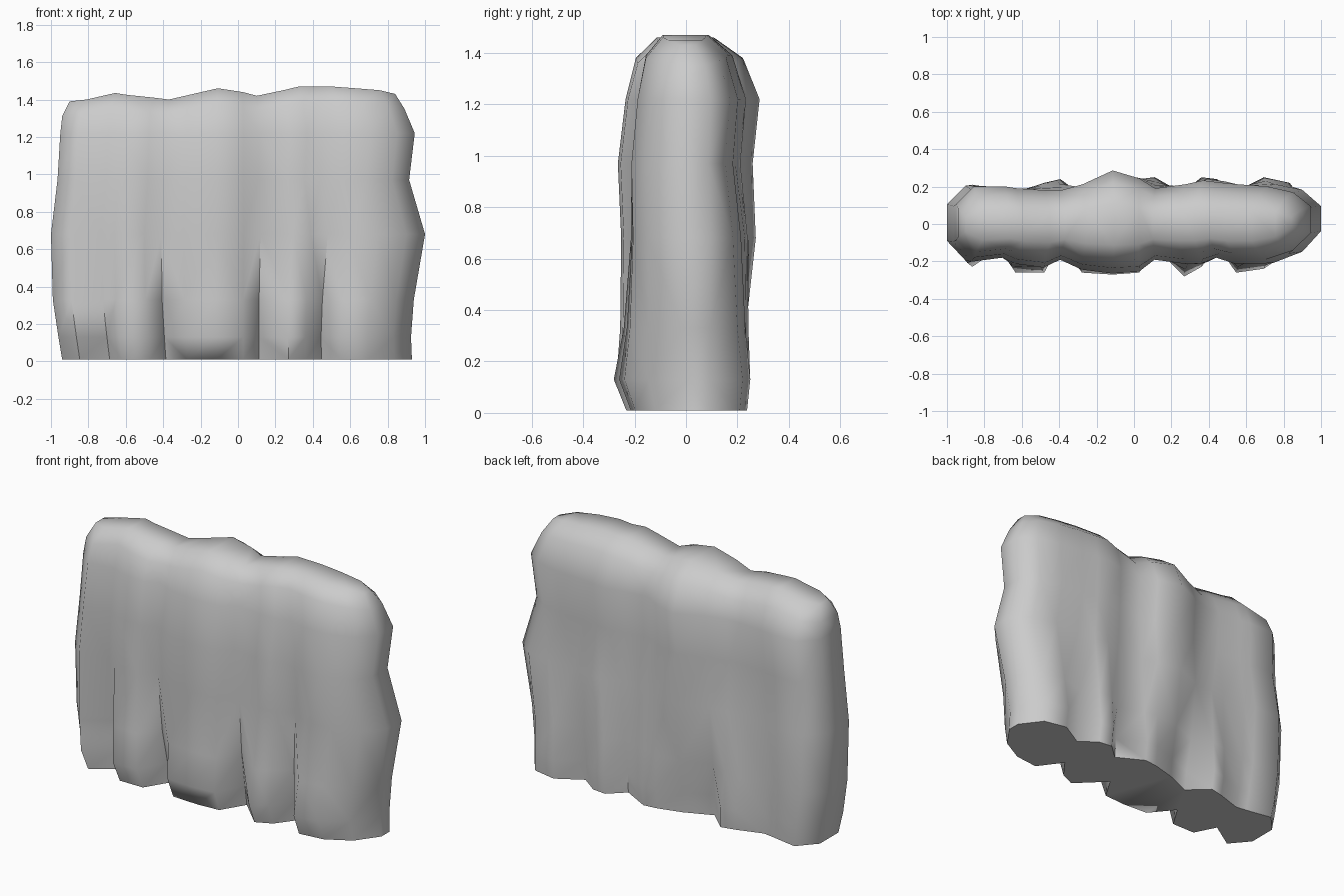
import bpy, bmesh

# Wall columns: x, front y at foot, front y high up, back y at foot, back y high up, crest z
COLUMNS = [
    (-1.00, -0.09, -0.09, 0.10, 0.10, 1.39),
    (-0.90, -0.22, -0.19, 0.21, 0.19, 1.40),
    (-0.73, -0.10, -0.17, 0.18, 0.19, 1.435),
    (-0.66, -0.25, -0.20, 0.17, 0.18, 1.425),
    (-0.50, -0.25, -0.22, 0.22, 0.17, 1.41),
    (-0.41, -0.09, -0.18, 0.24, 0.17, 1.40),
    (-0.29, -0.25, -0.23, 0.13, 0.20, 1.425),
    (-0.12, -0.26, -0.25, 0.20, 0.27, 1.46),
    (0.03, -0.25, -0.24, 0.24, 0.23, 1.44),
    (0.12, -0.09, -0.18, 0.25, 0.18, 1.42),
    (0.29, -0.27, -0.20, 0.16, 0.20, 1.45),
    (0.39, -0.22, -0.20, 0.25, 0.22, 1.47),
    (0.48, -0.09, -0.17, 0.24, 0.21, 1.47),
    (0.59, -0.25, -0.20, 0.16, 0.20, 1.47),
    (0.75, -0.23, -0.20, 0.25, 0.19, 1.46),
    (0.90, -0.14, -0.15, 0.22, 0.16, 1.45),
    (1.00, 0.01, -0.05, 0.09, 0.09, 1.43),
]
# Levels: z (None = crest), left x, right x, front scale, back scale, foot-to-high blend
LEVELS = [
    (0.01, -0.94, 0.93, 0.86, 0.95, 0.0),
    (0.13, -0.96, 0.925, 1.04, 1.00, 0.0),
    (0.33, -0.99, 0.94, 1.00, 1.02, 0.4),
    (0.68, -1.00, 1.00, 1.00, 1.06, 0.8),
    (0.97, -0.965, 0.915, 1.06, 0.96, 1.0),
    (1.22, -0.95, 0.945, 0.94, 1.06, 1.0),
    (1.36, -0.94, 0.89, 0.78, 0.82, 1.0),
    (None, -0.90, 0.84, 0.45, 0.40, 1.0),
]

bm = bmesh.new()
rings = []
for z, left, right, kf, kb, t in LEVELS:
    front, back = [], []
    for x, f0, f1, b0, b1, crest in COLUMNS:
        # only the outer columns follow the end outline fully
        px = x * (right if x > 0 else -left)
        pz = crest if z is None else (z if z < 1.3 else z + crest - 1.44)
        front.append(bm.verts.new((px, (f0 + (f1 - f0) * t) * kf, pz)))
        back.append(bm.verts.new((px, (b0 + (b1 - b0) * t) * kb, pz)))
    rings.append((front, back))

# Side walls
for (fa, ba), (fb, bb) in zip(rings, rings[1:]):
    loop_a, loop_b = fa + ba[::-1], fb + bb[::-1]
    n = len(loop_a)
    for i in range(n):
        j = (i + 1) % n
        bm.faces.new((loop_a[i], loop_a[j], loop_b[j], loop_b[i]))

# Foot and crest caps
for front, back in (rings[0], rings[-1]):
    for i in range(len(front) - 1):
        bm.faces.new((front[i], front[i + 1], back[i + 1], back[i]))

bmesh.ops.recalc_face_normals(bm, faces=bm.faces)
bmesh.ops.triangulate(bm, faces=bm.faces, quad_method='SHORT_EDGE')
mesh = bpy.data.meshes.new("rock_wall")
bm.to_mesh(mesh)
bm.free()
wall = bpy.data.objects.new("rock_wall", mesh)
bpy.context.collection.objects.link(wall)
bpy.context.view_layer.objects.active = wall
wall.select_set(True)
bpy.ops.object.shade_smooth_by_angle(angle=1.2)
